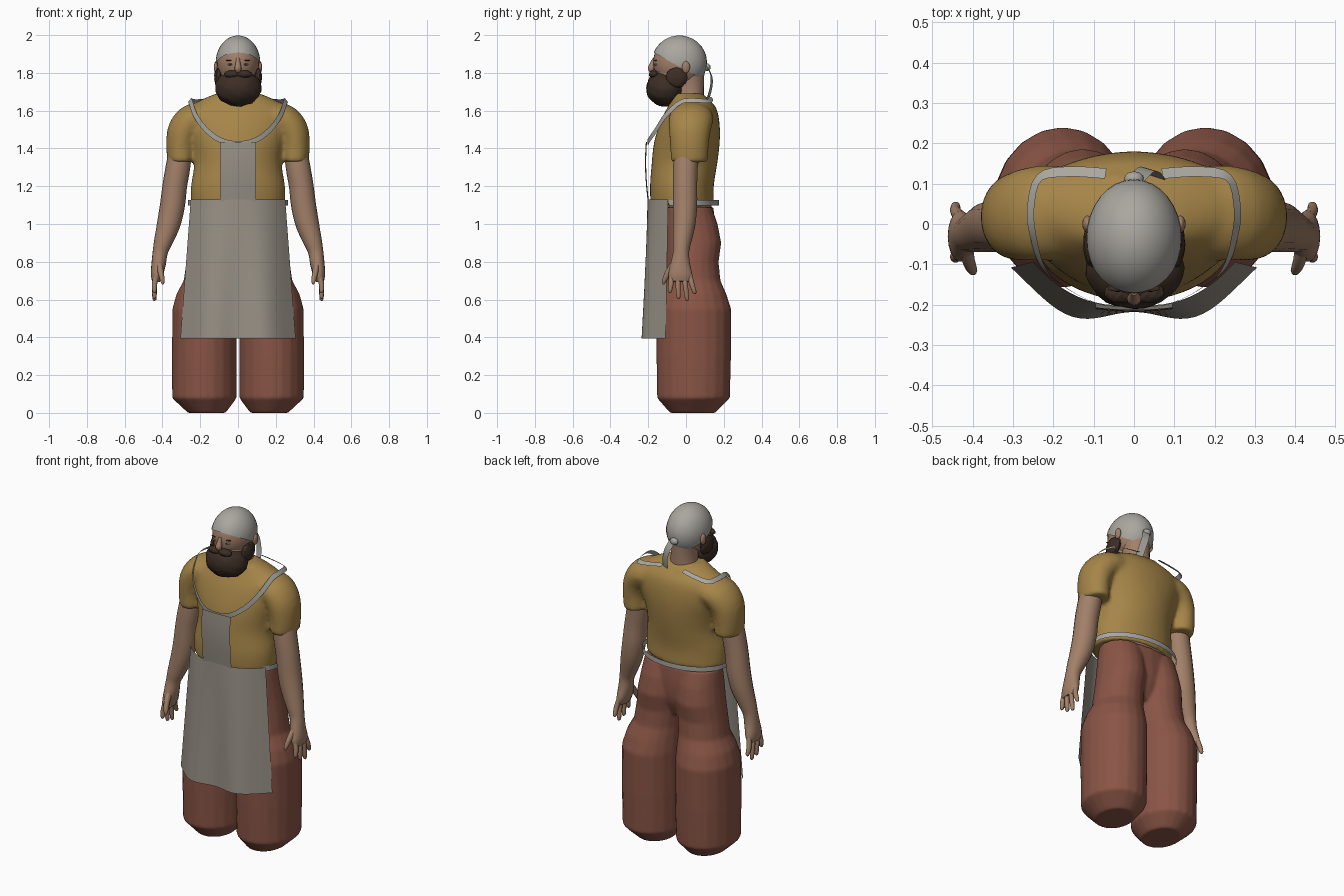
import bpy, bmesh, math
from mathutils import Vector

if "Cube" in bpy.data.objects:
    bpy.data.objects.remove(bpy.data.objects["Cube"], do_unlink=True)


def material(name, color):
    m = bpy.data.materials.new(name)
    m.use_nodes = True
    m.diffuse_color = (*color, 1)
    bsdf = m.node_tree.nodes["Principled BSDF"]
    bsdf.inputs["Base Color"].default_value = (*color, 1)
    bsdf.inputs["Roughness"].default_value = 0.8
    return m


SHIRT = material("ochre shirt", (0.38, 0.235, 0.065))
PANTS = material("rust trousers", (0.25, 0.09, 0.06))
APRON = material("apron grey", (0.31, 0.28, 0.235))
CLOTH = material("light cloth", (0.40, 0.385, 0.35))
SKIN = material("skin", (0.36, 0.215, 0.14))
HAIR = material("dark brown hair", (0.045, 0.027, 0.018))


def finish(name, bm, mat):
    bmesh.ops.recalc_face_normals(bm, faces=bm.faces)
    mesh = bpy.data.meshes.new(name)
    bm.to_mesh(mesh)
    bm.free()
    mesh.materials.append(mat)
    ob = bpy.data.objects.new(name, mesh)
    bpy.context.collection.objects.link(ob)
    bpy.ops.object.select_all(action="DESELECT")
    ob.select_set(True)
    bpy.context.view_layer.objects.active = ob
    bpy.ops.object.shade_smooth_by_angle(angle=math.radians(50))
    return ob


def spline(points, steps):
    """Catmull-Rom through points of any dimension."""
    if steps == 1:
        return [tuple(p) for p in points]
    out, last = [], len(points) - 1
    for i in range(last):
        quad = [points[max(0, min(last, i + k))] for k in (-1, 0, 1, 2)]
        for s in range(steps):
            t = s / steps
            out.append(tuple(
                b + 0.5 * t * (c - a + t * (2 * a - 5 * b + 4 * c - d + t * (3 * (b - c) + d - a)))
                for a, b, c, d in zip(*quad)))
    return out + [tuple(points[-1])]


def sweep(name, rings, mat, side=1, n=24, steps=3, flat=False):
    """Skin oval rings (x, y, z, width radius, depth radius)."""
    rings = spline(rings, steps)
    centres = [Vector((side * r[0], r[1], r[2])) for r in rings]
    bm, loops = bmesh.new(), []
    for i, c in enumerate(centres):
        t = centres[min(i + 1, len(rings) - 1)] - centres[max(i - 1, 0)]
        t = Vector((0, 0, 1)) if flat else t.normalized()
        a = Vector((0, 1, 0)).cross(t).normalized()
        b = t.cross(a)
        angles = [2 * math.pi * k / n for k in range(n)]
        loops.append([bm.verts.new(c + a * rings[i][3] * math.cos(w) + b * rings[i][4] * math.sin(w))
                      for w in angles])
    for lo, hi in zip(loops, loops[1:]):
        for k in range(n):
            bm.faces.new((lo[k], lo[(k + 1) % n], hi[(k + 1) % n], hi[k]))
    bm.faces.new(loops[0])
    bm.faces.new(loops[-1])
    return finish(name, bm, mat)


def fuse(parts, voxel, rounds):
    """Melt overlapping parts into one soft garment."""
    for part in parts:
        part.select_set(True)
    bpy.context.view_layer.objects.active = parts[0]
    bpy.ops.object.join()
    mod = parts[0].modifiers.new("fuse", "REMESH")
    mod.mode, mod.voxel_size, mod.use_smooth_shade = "VOXEL", voxel, True
    mod = parts[0].modifiers.new("soften", "SMOOTH")
    mod.factor, mod.iterations = 0.5, rounds


def sheet(name, fn, mat, nu, nv):
    """Thin cloth from a function of u in -1..1 and v in 0..1."""
    bm = bmesh.new()
    g = [[bm.verts.new(fn(2 * i / nu - 1, j / nv)) for i in range(nu + 1)] for j in range(nv + 1)]
    for j in range(nv):
        for i in range(nu):
            bm.faces.new((g[j][i], g[j][i + 1], g[j + 1][i + 1], g[j + 1][i]))
    return finish(name, bm, mat)


def ribbon(name, path, width, centre, mat, steps=4):
    """Flat band whose face looks away from a centre point."""
    pts = [Vector(p) for p in spline(path, steps)]
    bm, pairs = bmesh.new(), []
    for i, p in enumerate(pts):
        t = pts[min(i + 1, len(pts) - 1)] - pts[max(i - 1, 0)]
        w = t.cross(p - Vector(centre)).normalized() * width / 2
        pairs.append((bm.verts.new(p - w), bm.verts.new(p + w)))
    for (a, b), (c, d) in zip(pairs, pairs[1:]):
        bm.faces.new((a, b, d, c))
    return finish(name, bm, mat)


def blob(name, centre, radii, mat, lump=0.0, cut=None):
    """Ellipsoid, with optional lumps or a slicing plane."""
    bm = bmesh.new()
    bmesh.ops.create_uvsphere(bm, u_segments=32, v_segments=20, radius=1)
    for v in bm.verts:
        p = v.co.copy()
        k = 1 + lump * (math.sin(9 * p.x + 5 * p.z) * math.sin(8 * p.z + 2) + 0.6 * math.sin(14 * p.x - 9 * p.y))
        v.co = Vector(centre) + Vector([q * r * k for q, r in zip(p, radii)])
    if cut:
        bmesh.ops.bisect_plane(bm, geom=bm.verts[:] + bm.edges[:] + bm.faces[:],
                               plane_co=cut[0], plane_no=cut[1], clear_inner=True)
    return finish(name, bm, mat)


# Garment cores, and the bare waist between them
shirt = [sweep("shirt", [
    (0, -.02, 1.10, .25, .168), (0, -.022, 1.20, .25, .169), (0, -.008, 1.32, .232, .174),
    (0, .003, 1.42, .25, .175), (0, .015, 1.50, .28, .165), (0, .025, 1.57, .29, .148),
    (0, .03, 1.62, .258, .127), (0, .022, 1.66, .19, .1), (0, .005, 1.692, .114, .08),
], SHIRT, n=32, flat=True)]
trousers = [sweep("trousers", [
    (0, .035, .78, .08, .07), (0, .035, .87, .17, .11), (0, .03, .95, .19, .125),
    (0, .025, 1.02, .21, .128), (0, .02, 1.09, .226, .125)], PANTS, flat=True)]
sweep("waist", [(0, .02, 1.0, .17, .10), (0, .02, 1.12, .218, .118)], SKIN, flat=True)

for side, label in ((1, "left"), (-1, "right")):
    # Sleeve and baggy trouser leg
    shirt.append(sweep("sleeve", [
        (.12, .03, 1.565, .075, .11), (.23, .027, 1.557, .085, .119), (.285, .02, 1.50, .086, .112),
        (.303, .018, 1.42, .078, .103), (.30, .018, 1.328, .074, .1)], SHIRT, side))
    trousers.append(sweep("trouser_leg", [
        (.165, .035, .0, .10, .12), (.178, .04, .078, .171, .193),
        (.178, .041, .30, .172, .198), (.177, .041, .55, .171, .199), (.167, .04, .63, .159, .174),
        (.148, .037, .70, .14, .146), (.137, .035, .80, .137, .138), (.126, .04, .90, .133, .147),
        (.118, .03, 1.0, .126, .138), (.112, .02, 1.09, .121, .116),
    ], PANTS, side, n=20, steps=1, flat=True))
    # Arm and hand
    sweep(label + "_arm", [
        (.30, .005, 1.42, .06, .065), (.318, -.003, 1.3, .065, .066), (.335, -.005, 1.2, .065, .065),
        (.347, -.005, 1.1, .066, .065), (.367, -.01, 1.0, .062, .06), (.398, -.022, .9, .048, .048),
        (.412, -.026, .85, .04, .043), (.42, -.03, .79, .038, .052), (.43, -.03, .73, .032, .064),
        (.435, -.03, .695, .02, .055)], SKIN, side, n=18)
    for i, (root, tip, z) in enumerate(((-.075, -.085, .635), (-.045, -.04, .605),
                                        (-.012, .005, .595), (.018, .045, .63))):
        sweep(f"{label}_finger_{i + 1}", [
            (.432, root, .73, .014, .016), (.442, (root + tip) / 2, .68, .014, .014),
            (.442, tip, z + .01, .011, .011), (.44, tip, z, .004, .004)], SKIN, side, n=10)
    sweep(label + "_thumb", [
        (.418, -.05, .80, .018, .02), (.41, -.09, .75, .016, .018),
        (.40, -.115, .70, .012, .012), (.398, -.12, .68, .004, .004)], SKIN, side, n=10)
    # Facial features
    blob(label + "_ear", (side * .115, .0, 1.83), (.013, .021, .032), SKIN)
    blob(label + "_eye", (side * .04, -.157, 1.845), (.015, .011, .006), CLOTH)
    blob(label + "_pupil", (side * .04, -.165, 1.845), (.006, .004, .005), HAIR)
    blob(label + "_brow", (side * .043, -.16, 1.866), (.022, .007, .003), HAIR)
    blob(label + "_moustache", (side * .032, -.17, 1.793), (.042, .026, .02), HAIR, .06)
    blob(label + "_sideburn", (side * .104, -.05, 1.775), (.022, .056, .052), HAIR, .06)
    # Tails of the head cloth
    ribbon(label + "_cloth_tail", [
        (side * .005, .11, 1.84), (side * .03, .135, 1.78), (side * .047, .132, 1.72),
        (side * .058, .115, 1.66)], .042, (0, 0, 1.75), CLOTH)

fuse(shirt, 0.012, 12)
bpy.ops.object.select_all(action="DESELECT")
fuse(trousers, 0.008, 10)

# Head, neck, beard and head cloth
HEAD = (0, -.035, 1.855)
sweep("neck", [(0, .02, 1.64, .085, .075), (0, .015, 1.72, .072, .08),
               (0, .01, 1.82, .08, .088)], SKIN)
blob("head", HEAD, (.111, .139, .138), SKIN)
blob("jaw", (0, -.075, 1.775), (.09, .095, .10), SKIN)
sweep("nose", [(0, -.165, 1.875, .01, .012), (0, -.176, 1.845, .014, .016),
               (0, -.185, 1.822, .018, .017), (0, -.176, 1.806, .012, .01)], SKIN, n=12)
blob("beard", (0, -.108, 1.72), (.122, .102, .097), HAIR, .03)
blob("head_cloth", HEAD, (.118, .146, .143), CLOTH, cut=((0, -.17, 1.907), (0, .138, .25)))
blob("cloth_knot", (0, .112, 1.83), (.024, .018, .02), CLOTH)


# Apron skirt and bib
def skirt(u, v):
    fold = .03 * v * math.sin(math.pi * u) ** 2
    return ((.25 + .055 * v) * u, -.204 - .014 * v + .11 * abs(u) ** 2.6 - fold, 1.13 - .735 * v)


def bib(u, v):
    return (.095 * u, -.203 - .014 * math.sin(2.4 * v) + .006 * u * u, 1.12 + .315 * v)


sheet("apron_skirt", skirt, APRON, 32, 14)
sheet("apron_bib", bib, APRON, 8, 8)

# Neck strap runs over both shoulders, waist strap around the back
half = [(0, -.203, 1.425), (.09, -.197, 1.442), (.17, -.157, 1.50), (.225, -.108, 1.575),
        (.25, -.03, 1.645), (.256, .04, 1.655), (.235, .115, 1.65), (.16, .13, 1.66), (.07, .125, 1.675)]
loop = [(-x, y, z) for x, y, z in half[:0:-1]] + half
ribbon("neck_strap", loop, .028, (0, .02, 1.45), CLOTH)
ribbon("waist_strap", [(.264 * math.cos(a), .176 * math.sin(a), 1.113)
                       for a in (-.53 + k * (math.pi + 1.06) / 24 for k in range(25))],
       .03, (0, 0, 1.113), CLOTH, steps=1)
